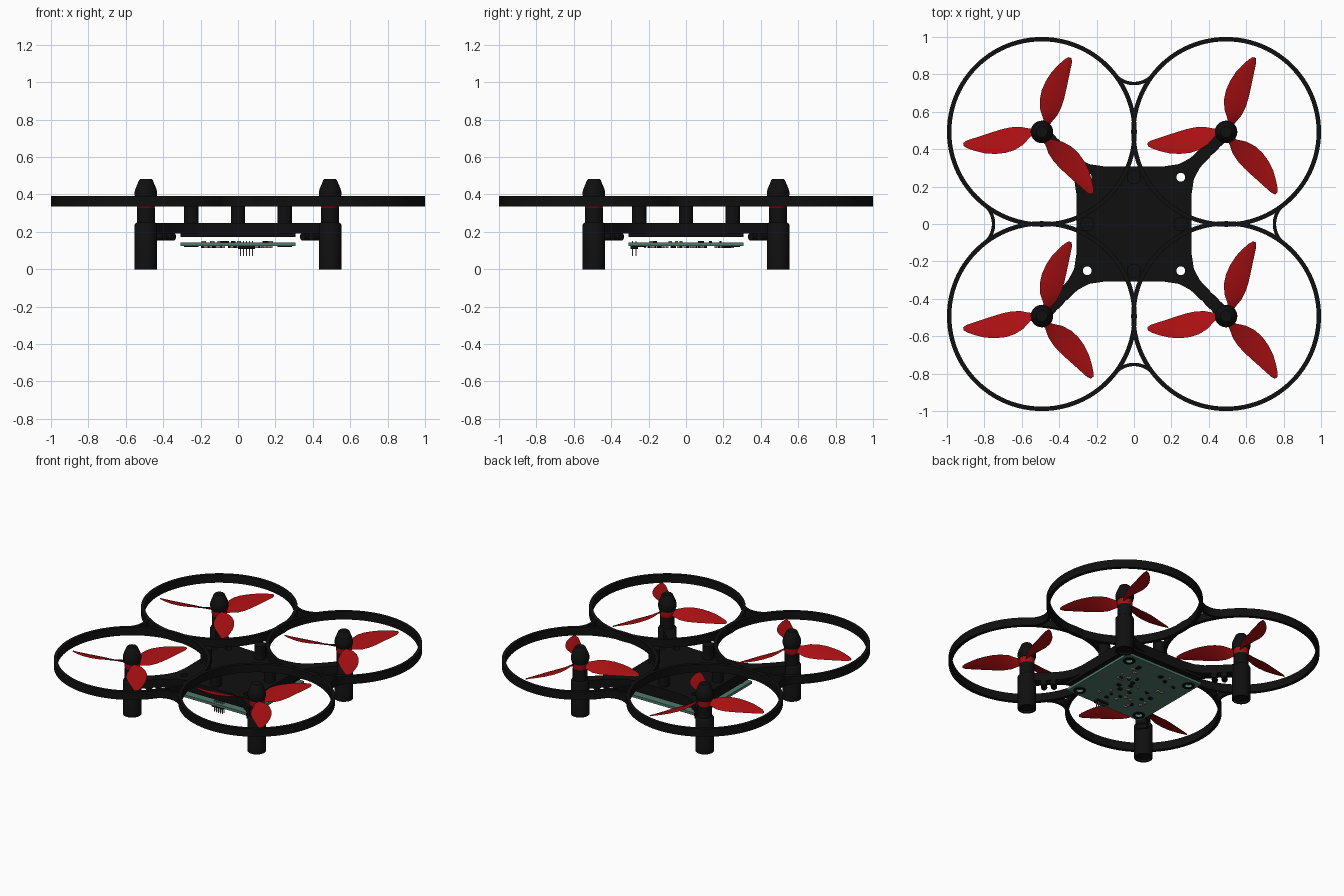
import bpy, bmesh, math, random
from mathutils import Matrix, Vector

cube = bpy.data.objects.get("Cube")
if cube:
    bpy.data.objects.remove(cube)


def material(name, rgb):
    m = bpy.data.materials.new(name)
    m.use_nodes = True
    m.diffuse_color = (*rgb, 1)
    m.node_tree.nodes["Principled BSDF"].inputs["Base Color"].default_value = (*rgb, 1)
    return m


black = material("black plastic", (0.005, 0.005, 0.005))
red = material("red plastic", (0.4, 0.005, 0.006))
green = material("board green", (0.08, 0.19, 0.145))
tan = material("pin tan", (0.3, 0.25, 0.2))

C = 0.4925          # rotor centre offset
QUADS = [(1, 1), (-1, 1), (-1, -1), (1, -1)]


def finish(bm, name, mat, loc=(0, 0, 0)):
    bmesh.ops.remove_doubles(bm, verts=bm.verts, dist=0.0002)
    bmesh.ops.recalc_face_normals(bm, faces=bm.faces)
    me = bpy.data.meshes.new(name)
    bm.to_mesh(me)
    bm.free()
    me.materials.append(mat)
    ob = bpy.data.objects.new(name, me)
    ob.location = loc
    bpy.context.collection.objects.link(ob)
    bpy.ops.object.select_all(action='DESELECT')
    ob.select_set(True)
    bpy.context.view_layer.objects.active = ob
    bpy.ops.object.shade_smooth_by_angle(angle=math.radians(35))
    return ob


def arc(cx, cy, r, a0=0, a1=360, n=64):
    full = abs(a1 - a0) == 360
    steps = n if full else n + 1
    angles = [math.radians(a0 + (a1 - a0) * i / n) for i in range(steps)]
    return [(cx + r * math.cos(a), cy + r * math.sin(a)) for a in angles]


def plate(name, loops, z0, z1, mat):
    """Flat extruded outline; loops after the first become holes."""
    cu = bpy.data.curves.new(name, 'CURVE')
    cu.dimensions, cu.fill_mode, cu.extrude = '2D', 'BOTH', (z1 - z0) / 2
    for loop in loops:
        sp = cu.splines.new('POLY')
        sp.points.add(len(loop) - 1)
        for p, (x, y) in zip(sp.points, loop):
            p.co = (x, y, 0, 1)
        sp.use_cyclic_u = True
    tmp = bpy.data.objects.new(name + " outline", cu)
    bpy.context.collection.objects.link(tmp)
    bpy.context.view_layer.update()
    me = bpy.data.meshes.new_from_object(tmp.evaluated_get(bpy.context.evaluated_depsgraph_get()))
    bm = bmesh.new()
    bm.from_mesh(me)
    bpy.data.objects.remove(tmp)
    bpy.data.meshes.remove(me)
    bpy.data.curves.remove(cu)
    for f in bm.faces:
        f.material_index = 0
    return finish(bm, name, mat, (0, 0, (z0 + z1) / 2))


def lathe(name, profile, mat, loc):
    bm = bmesh.new()
    vs = [bm.verts.new((r, 0, z)) for r, z in profile]
    es = [bm.edges.new(pair) for pair in zip(vs, vs[1:])]
    bmesh.ops.spin(bm, geom=vs + es, cent=(0, 0, 0), axis=(0, 0, 1),
                   angle=math.tau, steps=32)
    return finish(bm, name, mat, loc)


def boxes(name, items, mat):
    bm = bmesh.new()
    for centre, size in items:
        bmesh.ops.create_cube(bm, size=1, matrix=Matrix.Translation(centre)
                              @ Matrix.Diagonal((*size, 1)))
    return finish(bm, name, mat)


# Guard rings and the curved bridges between them
for sx, sy in QUADS:
    plate("guard_ring", [arc(sx * C, sy * C, 0.5075, n=96),
                         arc(sx * C, sy * C, 0.484, n=96)], 0.335, 0.392, black)
for k in range(4):
    a = 90 * k
    cx, cy = arc(0, 0, 0.885, a, a + 1, 1)[0]
    inner = arc(cx, cy, 0.125, a + 128, a + 232, 20)
    outer = arc(cx, cy, 0.143, a + 232, a + 128, 20)
    plate("ring_bridge", [inner + outer], 0.335, 0.392, black)

# Frame: square centre flaring into four arms, with corner screw holes
half_arm = [(0.16, 0.308), (0.24, 0.32), (0.3, 0.352), (0.36, 0.405), (0.45, 0.5)]
outline = []
for k in range(4):
    rot = Matrix.Rotation(k * math.pi / 2, 2)
    side = [(y, x) for x, y in half_arm] + half_arm[::-1]
    outline += [tuple(rot @ Vector(p)) for p in side]
holes = [arc(sx * 0.25, sy * 0.25, 0.024, n=20) for sx, sy in QUADS]
plate("frame", [outline] + holes, 0.19, 0.248, black)
h = 0.308
square = [(sx * h, sy * h) for sx, sy in QUADS]
plate("lower_plate", [square] + holes, 0.172, 0.19, black)

# Posts carrying the rings
for k in range(4):
    x, y = arc(0, 0, 0.25, 90 * k, 90 * k + 1, 1)[0]
    plate("ring_post", [arc(x, y, 0.038, n=24)], 0.24, 0.345, black)

# Circuit board with corner grommets
plate("circuit_board", [square] + holes, 0.124, 0.142, green)
for sx, sy in QUADS:
    plate("grommet", [arc(sx * 0.25, sy * 0.25, 0.04, n=24),
                      arc(sx * 0.25, sy * 0.25, 0.024, n=24)], 0.118, 0.124, black)

# Small board components
random.seed(4)
chips = {"dark_components": [], "metal_components": []}
for i in range(56):
    key = "dark_components" if i % 2 else "metal_components"
    x, y = random.uniform(-0.19, 0.19), random.uniform(-0.22, 0.25)
    z = 0.146 if i % 5 == 0 else 0.119
    w, d = random.uniform(0.01, 0.026), random.uniform(0.01, 0.022)
    chips[key].append(((x, y, z), (w, d, 0.012)))
boxes("dark_components", chips["dark_components"], black)
boxes("metal_components", chips["metal_components"], tan)

# Pin header at the front edge
boxes("pin_header", [((0.045, -0.277, 0.117), (0.09, 0.04, 0.016))], black)
boxes("header_pins", [((0.013 + 0.016 * i, y, 0.112), (0.005, 0.005, 0.08))
                      for i in range(5) for y in (-0.286, -0.268)], tan)


# Propeller with three twisted, swept blades
def propeller(loc):
    # distance from hub, leading edge, trailing edge, half rise
    stations = [(0.03, 0.012, -0.022, 0.016), (0.065, 0.015, -0.03, 0.02),
                (0.11, 0.05, -0.047, 0.025), (0.16, 0.07, -0.053, 0.024),
                (0.21, 0.077, -0.051, 0.021), (0.265, 0.073, -0.044, 0.017),
                (0.32, 0.06, -0.036, 0.013), (0.37, 0.038, -0.029, 0.009),
                (0.405, 0.019, -0.024, 0.006), (0.425, 0.002, -0.014, 0.003)]
    bm = bmesh.new()
    for k in range(3):
        rot = Matrix.Rotation(math.radians(70 + 120 * k), 3, 'Z')
        rows = []
        for a, lead, trail, rise in stations:
            mid = (lead + trail) / 2
            ring = [(a, lead, rise), (a, mid, 0.006), (a, trail, -rise), (a, mid, -0.004)]
            rows.append([bm.verts.new(rot @ Vector(p)) for p in ring])
        for r0, r1 in zip(rows, rows[1:]):
            for i in range(4):
                j = (i + 1) % 4
                bm.faces.new((r0[i], r0[j], r1[j], r1[i]))
        bm.faces.new(rows[0])
        bm.faces.new(rows[-1])
    finish(bm, "propeller_blades", red, loc)


motor = [(0, 0.012), (0.045, 0.012), (0.05, 0), (0.06, 0), (0.06, 0.238),
         (0.055, 0.246), (0.048, 0.25), (0.048, 0.33), (0, 0.33)]
hub = [(0, 0.328), (0.046, 0.328), (0.05, 0.345), (0.05, 0.372), (0, 0.372)]
cap = [(0, 0.37), (0.053, 0.37), (0.06, 0.395), (0.06, 0.415), (0.055, 0.432),
       (0.036, 0.478), (0.03, 0.483), (0, 0.483)]
for sx, sy in QUADS:
    at = (sx * C, sy * C, 0)
    lathe("motor_leg", motor, black, at)
    lathe("propeller_hub", hub, red, at)
    lathe("propeller_cap", cap, black, at)
    propeller((sx * C, sy * C, 0.36))
    # Cable clips under each arm
    for d in (0.37, 0.415):
        bm = bmesh.new()
        turn = Matrix.Rotation(math.atan2(sy, sx), 4, 'Z') @ Matrix.Rotation(math.pi / 2, 4, 'X')
        bmesh.ops.create_cone(bm, cap_ends=True, segments=20, radius1=0.02,
                              radius2=0.02, depth=0.07, matrix=turn)
        finish(bm, "cable_clip", black, (sx * d, sy * d, 0.174))
